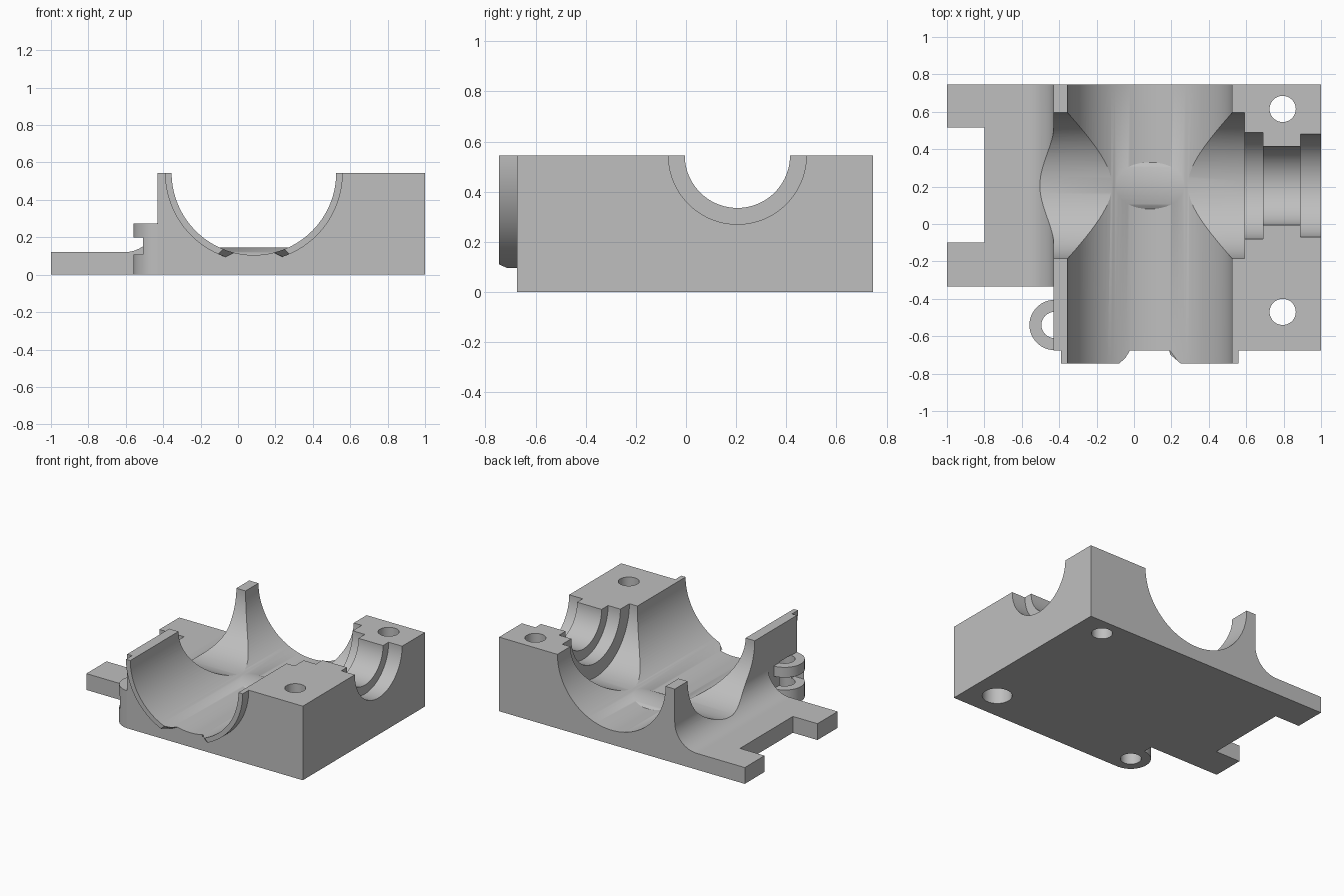
import bpy
from math import cos, sin, pi, tau

if "Cube" in bpy.data.objects:
    bpy.data.objects.remove(bpy.data.objects["Cube"])

TOP = 0.545          # parting plane, where both bore axes lie
MAIN_X = 0.085       # axis of the front-to-back bore
CROSS_Y = 0.205      # axis of the side-to-side bore
WALL = -0.43         # outer face of the thin wall

metal = bpy.data.materials.new("plain grey")
metal.use_nodes = True
grey = (0.52, 0.52, 0.52, 1)
metal.diffuse_color = grey
metal.node_tree.nodes["Principled BSDF"].inputs["Base Color"].default_value = grey


def arc(cu, cv, r, start=0.0, sweep=tau, n=96):
    """Points on an arc; a full circle leaves out the repeated end point."""
    count = n if sweep == tau else n + 1
    return [(cu + r * cos(start + sweep * i / n), cv + r * sin(start + sweep * i / n))
            for i in range(count)]


def rect(u0, u1, v0, v1):
    return [(u0, v0), (u1, v0), (u1, v1), (u0, v1)]


def loft(name, axis, a, b, start, end=None):
    """Solid between two matching profiles at a and b along an axis."""
    place = {"X": lambda u, v, w: (w, u, v),
             "Y": lambda u, v, w: (u, w, v),
             "Z": lambda u, v, w: (u, v, w)}[axis]
    n = len(start)
    verts = [place(u, v, a) for u, v in start] + [place(u, v, b) for u, v in end or start]
    faces = [list(range(n))[::-1], list(range(n, 2 * n))]
    faces += [[i, (i + 1) % n, n + (i + 1) % n, n + i] for i in range(n)]
    mesh = bpy.data.meshes.new(name)
    mesh.from_pydata(verts, [], faces)
    mesh.materials.append(metal)
    ob = bpy.data.objects.new(name, mesh)
    bpy.context.collection.objects.link(ob)
    # make the normals face outward
    bpy.context.view_layer.objects.active = ob
    bpy.ops.object.mode_set(mode='EDIT')
    bpy.ops.mesh.select_all(action='SELECT')
    bpy.ops.mesh.normals_make_consistent(inside=False)
    bpy.ops.object.mode_set(mode='OBJECT')
    return ob


def combine(target, tool, operation='DIFFERENCE'):
    mod = target.modifiers.new("combine", 'BOOLEAN')
    mod.operation = operation
    mod.solver = 'EXACT'
    mod.object = tool
    bpy.context.view_layer.objects.active = target
    bpy.ops.object.modifier_apply(modifier=mod.name)
    bpy.data.objects.remove(tool)


# Block and foot plate in one section, with a fillet between them
FILLET, PLATE = 0.18, 0.12
section = [(-1, 0), (1, 0), (1, TOP), (WALL, TOP)]
section += arc(WALL - FILLET, PLATE + FILLET, FILLET, 0, -pi / 2, 24)
section += [(-1, PLATE)]
body = loft("bearing_housing", "Y", -0.675, 0.745, section)

# Shorten the plate at the front and notch its outer edge
combine(body, loft("plate_trim", "Z", -0.1, 0.5, rect(-1.2, WALL, -0.9, -0.335)))
combine(body, loft("plate_notch", "Z", -0.1, 0.5, rect(-1.2, -0.8, -0.1, 0.515)))

# Raised front rim, open at the bottom
rim = loft("front_rim", "Y", -0.745, -0.675, arc(MAIN_X, TOP, 0.475, pi, pi))


def gap(low, high):
    return [(MAIN_X - low, 0.05), (MAIN_X + low, 0.05),
            (MAIN_X + high, 0.15), (MAIN_X - high, 0.15)]


combine(rim, loft("rim_gap", "Y", -0.745, -0.675, gap(0.25, 0.15), gap(0.243, 0.04)))
combine(body, rim, 'UNION')

# Slotted ear beside the thin wall
EAR = (-0.425, -0.54)
ear = loft("ear", "Z", 0, 0.275, arc(*EAR, 0.134))
combine(ear, loft("ear_slot", "Z", 0.108, 0.2, rect(-0.7, WALL, -0.645, -0.3)))
combine(body, ear, 'UNION')
combine(body, loft("ear_hole", "Z", -0.1, 0.28, arc(*EAR, 0.07, n=48)))

# Front-to-back bore
combine(body, loft("main_bore", "Y", -0.9, 0.9, arc(MAIN_X, TOP, 0.44, n=128)))

# Side-to-side bore, stepped toward the outer end
for x0, x1, r in ((-0.8, 0.59, 0.39), (0.5, 0.69, 0.285),
                  (0.6, 1.1, 0.21), (0.89, 1.1, 0.275)):
    combine(body, loft("cross_bore", "X", x0, x1, arc(CROSS_Y, TOP, r)))

# Bolt holes; the front one is widened from below
for y, r, top in ((0.615, 0.07, 0.7), (-0.47, 0.07, 0.7), (-0.47, 0.1, 0.3)):
    combine(body, loft("bolt_hole", "Z", -0.1, top, arc(0.795, y, r, n=48)))

# Low rounded pad on the floor of the bore crossing
pad = loft("floor_pad", "X", MAIN_X - 0.215, MAIN_X + 0.215,
           arc(CROSS_Y, -0.07, 0.215, pi * 0.2, pi * 0.6, 32))
combine(body, pad, 'UNION')

# Smooth bores, crisp edges
bpy.ops.object.select_all(action='DESELECT')
body.select_set(True)
bpy.context.view_layer.objects.active = body
bpy.ops.object.shade_smooth_by_angle(angle=pi / 6)
